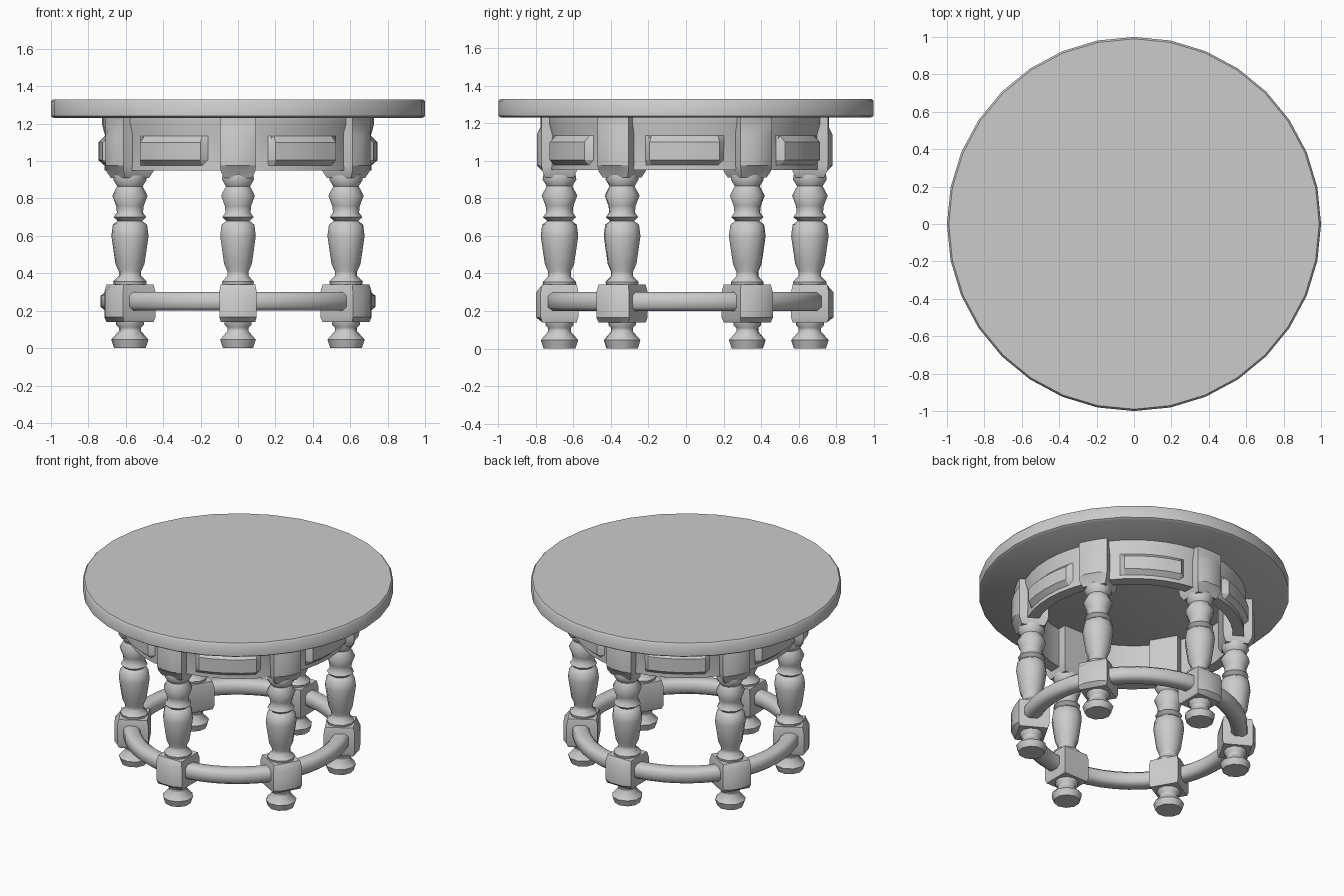
import bpy, bmesh, math
from mathutils import Matrix, Vector

if "Cube" in bpy.data.objects:
    bpy.data.objects.remove(bpy.data.objects["Cube"])

CY = -0.007      # centre of the leg ring
LEG_R = 0.667    # distance of legs from the centre


def finish(bm, name, angle=35, matrix=None):
    if matrix:
        bm.transform(matrix)
    bmesh.ops.recalc_face_normals(bm, faces=bm.faces)
    mesh = bpy.data.meshes.new(name)
    bm.to_mesh(mesh)
    bm.free()
    ob = bpy.data.objects.new(name, mesh)
    bpy.context.collection.objects.link(ob)
    bpy.ops.object.select_all(action='DESELECT')
    ob.select_set(True)
    bpy.context.view_layer.objects.active = ob
    bpy.ops.object.shade_smooth_by_angle(angle=math.radians(angle))
    return ob


def loft(bm, rings, caps=True, wrap=False):
    """Skin a list of equal-length point loops."""
    vs = [[bm.verts.new(p) for p in ring] for ring in rings]
    n = len(vs[0])
    pairs = list(zip(vs, vs[1:])) + ([(vs[-1], vs[0])] if wrap else [])
    for a, b in pairs:
        for i in range(n):
            j = (i + 1) % n
            bm.faces.new((a[i], a[j], b[j], b[i]))
    if caps and not wrap:
        bm.faces.new(vs[0])
        bm.faces.new(vs[-1])


def circle(r, z, n):
    return [(r * math.cos(2 * math.pi * i / n), r * math.sin(2 * math.pi * i / n), z)
            for i in range(n)]


def turned(name, profile, n, matrix=None, wrap=False, angle=35):
    bm = bmesh.new()
    loft(bm, [circle(r, z, n) for r, z in profile], wrap=wrap)
    return finish(bm, name, angle, matrix)


def block(name, sections, matrix):
    """Squared block with an outward bump; sections are (z, half width, bump)."""
    bm = bmesh.new()
    rings = []
    for z, h, b in sections:
        rings.append([(-h, -h, z), (-h, h, z), (h, h, z), (h + b, h * 0.45, z),
                      (h + b, -h * 0.45, z), (h, -h, z)][::-1])
    loft(bm, rings)
    return finish(bm, name, 30, matrix)


def arc_panel(name, mid, matrix):
    """Curved raised panel with bevelled border."""
    bm = bmesh.new()
    half = math.radians(17)
    rings = []
    for t, rise in ((-1, 0), (-0.85, 1), (-0.45, 1), (0, 1), (0.45, 1), (0.85, 1), (1, 0)):
        a = mid + half * t
        r = 0.712 + 0.035 * rise
        rings.append([(q * math.cos(a), q * math.sin(a), z) for q, z in
                      ((0.68, 0.975), (0.712, 0.975), (r, 1.005), (r, 1.10),
                       (0.712, 1.135), (0.68, 1.135))])
    loft(bm, rings)
    return finish(bm, name, 30, matrix)


centre = Matrix.Translation((0, CY, 0))

# Round top
turned("table_top", [(0.985, 1.23), (1.0, 1.24), (1.0, 1.318), (0.99, 1.33)], 32, angle=50)

# Apron ring and lower stretcher ring
turned("apron", [(0.64, 0.95), (0.715, 0.95), (0.712, 1.14), (0.728, 1.20),
                 (0.728, 1.235), (0.64, 1.235)], 48, centre, wrap=True)
turned("stretcher_ring", [(0.63, 0.22), (0.655, 0.20), (0.71, 0.20), (0.735, 0.22),
                          (0.735, 0.28), (0.71, 0.30), (0.655, 0.30), (0.63, 0.28)],
       48, centre, wrap=True, angle=60)

# Turned profiles (radius, height)
FOOT = [(0.085, 0.0), (0.09, 0.015), (0.1, 0.045), (0.06, 0.09), (0.06, 0.11),
        (0.075, 0.125), (0.075, 0.15)]
SHAFT = [(0.085, 0.33), (0.09, 0.355), (0.06, 0.385), (0.06, 0.41), (0.078, 0.45),
         (0.09, 0.53), (0.1, 0.60), (0.092, 0.66), (0.065, 0.68), (0.088, 0.70),
         (0.07, 0.725), (0.074, 0.76), (0.095, 0.815), (0.068, 0.865), (0.09, 0.90),
         (0.085, 0.93)]
LOW_BLOCK = [(0.14, 0.092, 0.0), (0.165, 0.1, 0.025), (0.30, 0.1, 0.025), (0.34, 0.092, 0.0)]
TOP_BLOCK = [(0.91, 0.075, 0.0), (0.945, 0.092, 0.0), (0.975, 0.096, 0.025),
             (1.14, 0.096, 0.025), (1.18, 0.096, 0.005), (1.235, 0.096, 0.005)]

# Six legs with their blocks, and a panel in each bay
for k in range(6):
    a = math.radians(-90 + 60 * k)
    m = centre @ Matrix.Rotation(a, 4, 'Z') @ Matrix.Translation(Vector((LEG_R, 0, 0)))
    turned(f"foot_{k + 1}", FOOT, 10, m, angle=50)
    turned(f"leg_shaft_{k + 1}", SHAFT, 10, m, angle=50)
    block(f"lower_leg_block_{k + 1}", LOW_BLOCK, m)
    block(f"upper_leg_block_{k + 1}", TOP_BLOCK, m)
    arc_panel(f"apron_panel_{k + 1}", a + math.radians(30), centre)
